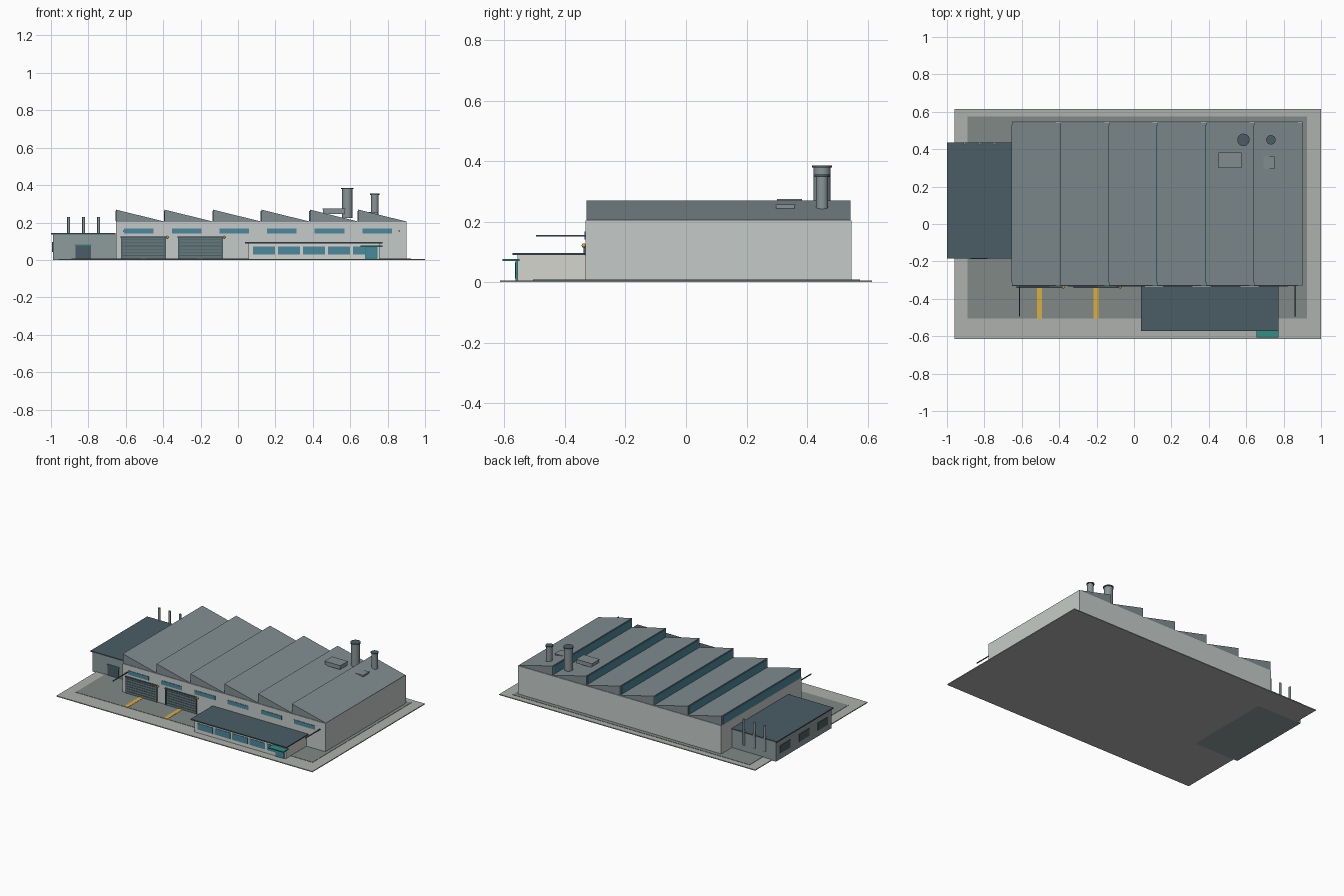
import bpy, bmesh, math

if "Cube" in bpy.data.objects:
    bpy.data.objects.remove(bpy.data.objects["Cube"])

def mat(name, r, g, b):
    m = bpy.data.materials.new(name)
    m.diffuse_color = (r, g, b, 1)
    m.use_nodes = True
    m.node_tree.nodes["Principled BSDF"].inputs["Base Color"].default_value = m.diffuse_color
    return m

CONCRETE = mat("concrete", .42, .44, .42)
ASPHALT = mat("asphalt", .22, .25, .24)
WALL = mat("wall_panel", .56, .60, .58)
CREAM = mat("office_wall", .66, .66, .62)
ANNEX = mat("annex_wall", .27, .33, .33)
ROOF = mat("roof_metal", .22, .27, .28)
DARK = mat("dark_metal", .07, .11, .13)
DOOR = mat("shutter", .13, .19, .20)
GLASS = mat("glass", .07, .25, .34)
TEAL = mat("teal", .03, .27, .24)
YELLOW = mat("yellow", .70, .42, .05)
PIPE = mat("pipe_metal", .25, .30, .31)

def finish(name, bm, m, smooth=False):
    bmesh.ops.recalc_face_normals(bm, faces=bm.faces)
    me = bpy.data.meshes.new(name)
    bm.to_mesh(me)
    bm.free()
    me.materials.append(m)
    ob = bpy.data.objects.new(name, me)
    bpy.context.collection.objects.link(ob)
    if smooth:
        bpy.ops.object.select_all(action='DESELECT')
        ob.select_set(True)
        bpy.context.view_layer.objects.active = ob
        bpy.ops.object.shade_smooth_by_angle(angle=math.radians(35))
    return ob

def box(name, x0, x1, y0, y1, z0, z1, m):
    bm = bmesh.new()
    bmesh.ops.create_cube(bm, size=1)
    for v in bm.verts:
        v.co = ((x0 + x1) / 2 + v.co.x * (x1 - x0), (y0 + y1) / 2 + v.co.y * (y1 - y0),
                (z0 + z1) / 2 + v.co.z * (z1 - z0))
    return finish(name, bm, m)

def lathe(name, x, y, profile, m, n=24):
    """Stack of rings given as (radius, z), capped at both ends."""
    bm = bmesh.new()
    rings = [[bm.verts.new((x + r * math.cos(2 * math.pi * i / n), y + r * math.sin(2 * math.pi * i / n), z))
              for i in range(n)] for r, z in profile]
    for a, b in zip(rings, rings[1:]):
        for i in range(n):
            bm.faces.new((a[i], a[(i + 1) % n], b[(i + 1) % n], b[i]))
    bm.faces.new(rings[0])
    bm.faces.new(rings[-1])
    return finish(name, bm, m, True)

# Site
box("ground_slab", -.96, 1, -.615, .615, 0, .006, CONCRETE)
box("yard", -.89, .925, -.505, .575, .003, .008, ASPHALT)
for i, x in enumerate((-.505, -.203)):
    box(f"yellow_lane_{i}", x - .014, x + .014, -.505, -.335, .005, .0095, YELLOW)

# Main hall
X0, X1, Y0, Y1, EAVE, PEAK = -.653, .902, -.328, .543, .203, .269
box("hall_walls", X0, X1, -.332, .547, .004, EAVE, WALL)

# Saw-tooth roof: steep glazed face on the left of each tooth
pitch = (X1 - X0) / 6
for i in range(6):
    x = X0 + i * pitch
    bm = bmesh.new()
    tri = [bm.verts.new((px, Y0, pz)) for px, pz in ((x, EAVE - .002), (x + pitch, EAVE - .002),
                                                    (x + pitch, EAVE + .002), (x, PEAK))]
    f = bm.faces.new(tri)
    ext = bmesh.ops.extrude_face_region(bm, geom=[f])
    bmesh.ops.translate(bm, vec=(0, Y1 - Y0, 0), verts=[g for g in ext["geom"] if isinstance(g, bmesh.types.BMVert)])
    finish(f"roof_tooth_{i}", bm, ROOF)
    box(f"roof_glazing_{i}", x - .003, x + .003, Y0 + .015, Y1 - .015, EAVE + .006, PEAK - .007, GLASS)
    cx = -.53 + i * .2548
    box(f"high_window_{i}", cx - .079, cx + .079, -.335, -.328, .14, .167, GLASS)

# Loading doors with slats, frames and lamps
for i, (a, b) in enumerate(((-.622, -.388), (-.318, -.084))):
    box(f"shutter_{i}", a, b, -.336, -.33, .006, .118, DOOR)
    for k in range(6):
        z = .022 + k * .017
        box(f"shutter_slat_{i}_{k}", a + .008, b - .008, -.338, -.334, z, z + .003, DARK)
    box(f"shutter_lintel_{i}", a - .006, b + .006, -.341, -.33, .117, .125, DARK)
    for k, x in enumerate((a, b)):
        box(f"shutter_jamb_{i}_{k}", x - .004, x + .004, -.339, -.33, .006, .12, DARK)
    bm = bmesh.new()
    bmesh.ops.create_icosphere(bm, subdivisions=2, radius=.007)
    bmesh.ops.translate(bm, vec=(b + .01, -.338, .121), verts=bm.verts)
    finish(f"door_lamp_{i}", bm, YELLOW, True)

# Thin arms reaching out from the front wall
for i, x in enumerate((-.613, .862)):
    box(f"wall_arm_{i}", x - .003, x + .003, -.495, -.33, .151, .156, DARK)

# Side annex
box("annex_walls", -.99, -.65, -.18, .43, .0, .135, ANNEX)
box("annex_roof", -1, -.655, -.185, .435, .135, .143, DARK)
box("annex_door", -.87, -.785, -.184, -.178, .006, .078, DARK)
box("annex_door_header", -.873, -.782, -.187, -.178, .076, .083, TEAL)
for i in range(3):
    y = .33 - i * .205
    box(f"annex_window_{i}", -.994, -.988, y - .055, y + .055, .042, .095, DARK)
    lathe(f"annex_pipe_{i}", -.905 + i * .08, .43, [(.008, .05), (.008, .229)], PIPE, 12)

# Front office
box("office_walls", .055, .757, -.557, -.33, .004, .09, CREAM)
box("office_roof", .038, .772, -.573, -.333, .089, .096, DARK)
for i in range(5):
    x = .08 + i * .1335
    box(f"office_window_{i}", x, x + .118, -.56, -.552, .03, .073, GLASS)
box("office_door", .68, .747, -.563, -.553, .006, .07, TEAL)
box("office_door_glass", .688, .739, -.5645, -.56, .012, .064, GLASS)
box("entrance_canopy", .655, .772, -.606, -.55, .07, .077, TEAL)

# Chimneys and roof units
for i, (x, r, top) in enumerate(((.585, .028, .385), (.732, .02, .355))):
    lathe(f"chimney_{i}", x, .45, [(r, .225), (r, top - .004)], PIPE)
    lathe(f"chimney_cap_{i}", x, .45, [(r + .005, top - .007), (r + .005, top)], DARK)
for i, (a, b, c, d, z0, z1) in enumerate(((.452, .574, .3, .383, .245, .27), (.692, .752, .295, .362, .237, .253))):
    box(f"roof_unit_{i}", a + .003, b - .003, c + .003, d - .003, z0, z1, PIPE)
    box(f"roof_unit_lid_{i}", a, b, c, d, z1, z1 + .004, ROOF)
